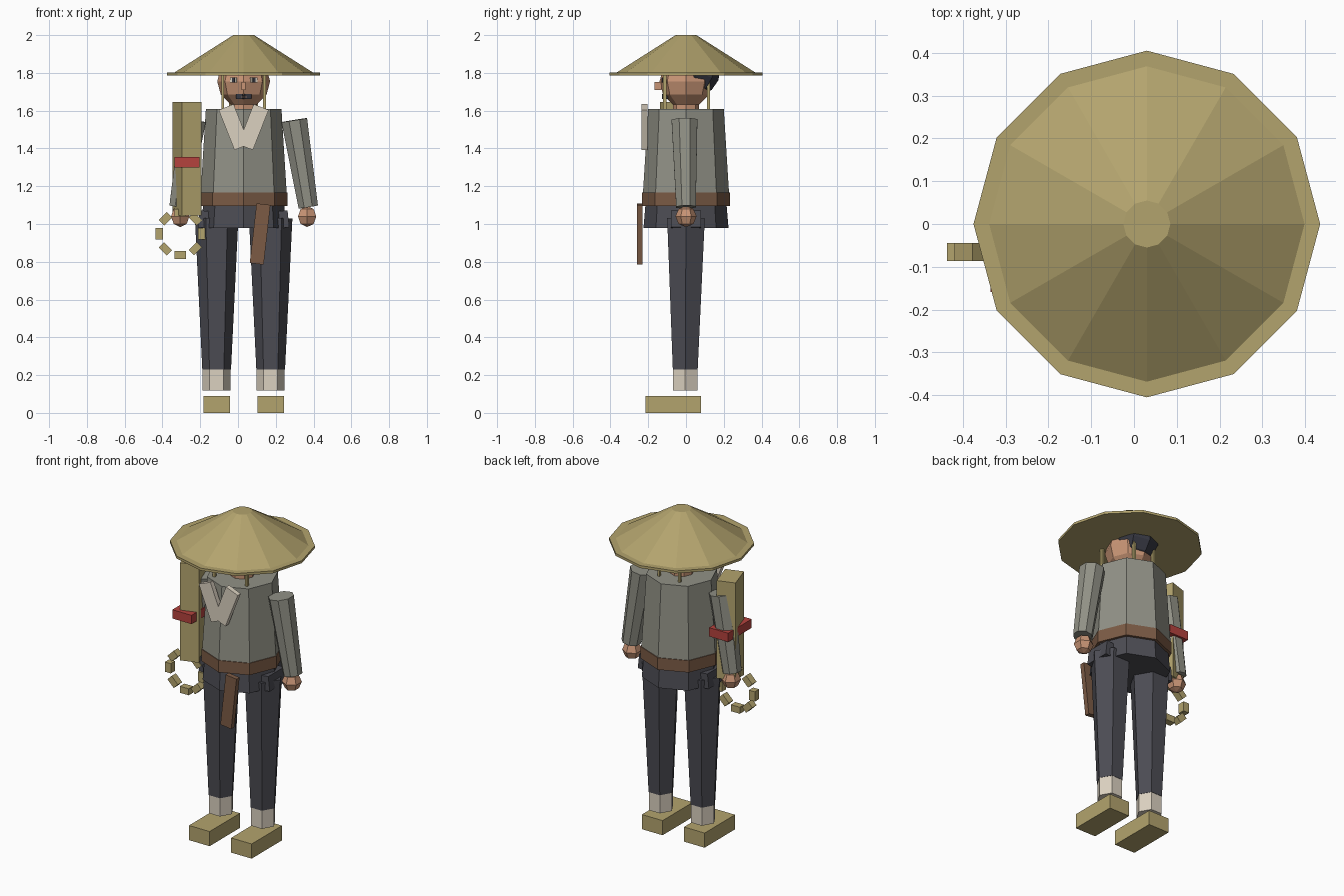
import bpy, bmesh, math
from mathutils import Matrix, Vector

if "Cube" in bpy.data.objects:
    bpy.data.objects.remove(bpy.data.objects["Cube"])

CX = 0.03  # body centre line


def material(name, rgb):
    m = bpy.data.materials.new(name)
    m.diffuse_color = (*rgb, 1)
    m.use_nodes = True
    m.node_tree.nodes["Principled BSDF"].inputs["Base Color"].default_value = m.diffuse_color
    return m


STRAW = material("straw", (0.45, 0.37, 0.155))
JACKET = material("grey_cloth", (0.285, 0.285, 0.24))
PANTS = material("dark_cloth", (0.073, 0.073, 0.088))
CREAM = material("cream_cloth", (0.71, 0.64, 0.53))
BROWN = material("brown_leather", (0.20, 0.105, 0.06))
RED = material("red_band", (0.46, 0.055, 0.048))
SKIN = material("skin", (0.58, 0.30, 0.18))
HAIR = material("black_hair", (0.038, 0.04, 0.055))


def finish(name, bm, mat):
    bmesh.ops.recalc_face_normals(bm, faces=bm.faces)
    me = bpy.data.meshes.new(name)
    bm.to_mesh(me)
    bm.free()
    me.materials.append(mat)
    ob = bpy.data.objects.new(name, me)
    bpy.context.collection.objects.link(ob)
    return ob


def box(name, mat, loc, size, rot=0, axis='Z'):
    bm = bmesh.new()
    bmesh.ops.create_cube(bm, size=1)
    bm.transform(Matrix.Translation(loc) @ Matrix.Rotation(math.radians(rot), 4, axis)
                 @ Matrix.Diagonal((*size, 1)))
    return finish(name, bm, mat)


def tube(name, mat, a, b, ra, rb, sides, turn=0):
    """Tapered prism from point a to point b."""
    a, b = Vector(a), Vector(b)
    d = b - a
    bm = bmesh.new()
    bmesh.ops.create_cone(bm, cap_ends=True, segments=sides, radius1=ra, radius2=rb,
                          depth=d.length)
    tilt = Vector((0, 0, 1)).rotation_difference(d).to_matrix().to_4x4()
    bm.transform(Matrix.Translation((a + b) / 2) @ tilt
                 @ Matrix.Rotation(math.radians(turn), 4, 'Z'))
    return finish(name, bm, mat)


def ball(name, mat, loc, r, u=8, v=6, tilt=0):
    bm = bmesh.new()
    bmesh.ops.create_uvsphere(bm, u_segments=u, v_segments=v, radius=r)
    bm.transform(Matrix.Translation(loc) @ Matrix.Rotation(math.radians(tilt), 4, 'X'))
    return finish(name, bm, mat)


# Straw hat and chin cords
tube("hat_cone", STRAW, (CX, 0, 1.80), (CX, 0, 2.0), 0.37, 0.055, 12)
tube("hat_brim", STRAW, (CX, 0, 1.786), (CX, 0, 1.801), 0.405, 0.405, 12)
for s in (-1, 1):
    box("front_cord", STRAW, (CX + s * 0.11, -0.112, 1.70), (0.014, 0.018, 0.19))
    box("back_cord", STRAW, (CX + s * 0.07, 0.118, 1.70), (0.014, 0.016, 0.19))

# Head, hair and face
ball("head", SKIN, (CX, 0, 1.755), 0.14)
ball("hair", HAIR, (CX, 0.055, 1.805), 0.125, tilt=-20)
tube("neck", SKIN, (CX, 0, 1.58), (CX, 0, 1.66), 0.07, 0.07, 8)
box("nose", SKIN, (CX, -0.148, 1.73), (0.022, 0.035, 0.042))
for s in (-1, 1):
    x = CX + s * 0.054
    box("eye_white", CREAM, (x, -0.119, 1.762), (0.038, 0.009, 0.026), s * 22.5)
    box("pupil", HAIR, (x, -0.124, 1.762), (0.016, 0.008, 0.026), s * 22.5)
    box("mouth_side", HAIR, (CX + s * 0.02, -0.112, 1.675), (0.038, 0.018, 0.024), s * 22.5)
box("lips", SKIN, (CX, -0.121, 1.672), (0.03, 0.009, 0.007))

# Jacket, belt and hips
tube("jacket", JACKET, (CX, 0, 1.16), (CX, 0, 1.61), 0.228, 0.2, 8)
tube("belt", BROWN, (CX, 0, 1.095), (CX, 0, 1.168), 0.232, 0.232, 8)
tube("hips", PANTS, (CX, 0, 0.98), (CX, 0, 1.10), 0.225, 0.215, 8)
box("sash_tail", BROWN, (0.117, -0.245, 0.947), (0.074, 0.03, 0.318), 6.5, 'Y')

# Paired parts: collar, arms, hands, legs, sandals
for s, side in ((-1, "left"), (1, "right")):
    box(side + "_collar", CREAM, (CX + s * 0.051, -0.22, 1.513), (0.085, 0.03, 0.228),
        s * 21.5, 'Y')
    box(side + "_hip_flap", PANTS, (CX + s * 0.212, 0, 1.025), (0.05, 0.16, 0.09),
        -s * 6, 'Y')
    tube(side + "_arm", JACKET, (CX + s * 0.342, 0, 1.09), (CX + s * 0.268, -0.008, 1.55),
         0.056, 0.074, 8, 22.5)
    ball(side + "_hand", SKIN, (CX + s * 0.336, 0, 1.04), 0.056, 6, 4)
    lx = CX + s * 0.143
    tube(side + "_leg", PANTS, (lx, -0.004, 0.23), (lx, 0, 1.03), 0.076, 0.115, 6, 30)
    tube(side + "_ankle_wrap", CREAM, (lx, -0.004, 0.118), (lx, -0.004, 0.232),
         0.074, 0.074, 6, 30)
    box(side + "_sandal", STRAW, (lx, -0.067, 0.045), (0.14, 0.295, 0.09))

# Carried case with its band
box("case", STRAW, (-0.27, -0.045, 1.345), (0.11, 0.16, 0.60), 18)
box("case_band", RED, (-0.27, -0.045, 1.327), (0.13, 0.228, 0.054))

# Ring of beads in the left hand
for i in range(8):
    a = i * 45
    t = math.radians(a)
    box("bead", STRAW, (-0.305 + 0.112 * math.cos(t), -0.065, 0.948 + 0.112 * math.sin(t)),
        (0.04, 0.042, 0.06), -a, 'Y')
